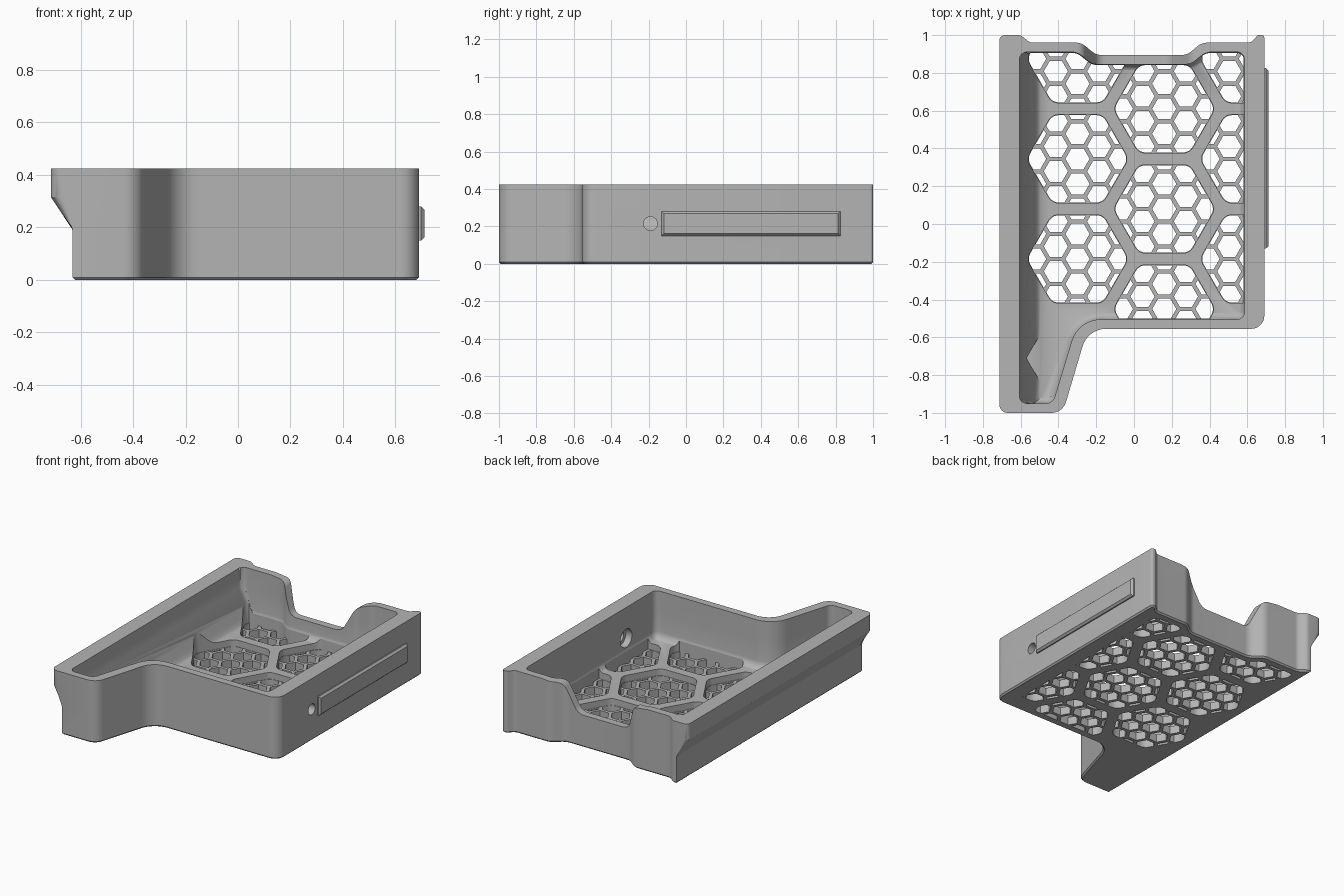
import bpy, bmesh, math
from mathutils import Vector, Matrix

old = bpy.data.objects.get("Cube")
if old:
    bpy.data.objects.remove(old, do_unlink=True)

HEIGHT, FLOOR, MESH_TOP = 0.425, 0.1, 0.055
PITCH = 0.53                      # spacing of the large hexagons

grey = bpy.data.materials.new("matte grey")
grey.use_nodes = True
grey.diffuse_color = (0.46, 0.46, 0.46, 1)
grey.node_tree.nodes["Principled BSDF"].inputs["Base Color"].default_value = grey.diffuse_color


def rounded(corners, steps=8):
    """Counter-clockwise corners (x, y, radius) to a filleted outline."""
    out = []
    for i, (x, y, r) in enumerate(corners):
        p = Vector((x, y))
        a = (Vector(corners[i - 1][:2]) - p).normalized()
        b = (Vector(corners[(i + 1) % len(corners)][:2]) - p).normalized()
        half = a.angle(b) / 2
        centre = p + (a + b).normalized() * (r / math.sin(half))
        start = p + a * (r / math.tan(half)) - centre
        end = p + b * (r / math.tan(half)) - centre
        sweep = start.angle_signed(end)
        for k in range(steps + 1):
            out.append(centre + Matrix.Rotation(-sweep * k / steps, 2) @ start)
    return out


def inset(loop, d):
    out = []
    for i, p in enumerate(loop):
        t = (loop[(i + 1) % len(loop)] - loop[i - 1]).normalized()
        out.append(p + Vector((-t.y, t.x)) * d)
    return out


def add_loft(bm, rings):
    rows = [[bm.verts.new(v) for v in ring] for ring in rings]
    bm.faces.new(rows[0][::-1])
    bm.faces.new(rows[-1])
    n = len(rows[0])
    for lo, hi in zip(rows, rows[1:]):
        for i in range(n):
            j = (i + 1) % n
            bm.faces.new((lo[i], lo[j], hi[j], hi[i]))


def finish(bm, name):
    bmesh.ops.recalc_face_normals(bm, faces=bm.faces)
    me = bpy.data.meshes.new(name)
    bm.to_mesh(me)
    bm.free()
    me.materials.append(grey)
    ob = bpy.data.objects.new(name, me)
    bpy.context.collection.objects.link(ob)
    return ob


def prisms(name, loops, z0, z1):
    bm = bmesh.new()
    for loop in loops:
        add_loft(bm, [[(p[0], p[1], z) for p in loop] for z in (z0, z1)])
    return finish(bm, name)


def shell(name, loop, levels):
    """Stack of outlines; each level is (z, inset, leftmost x)."""
    bm = bmesh.new()
    add_loft(bm, [[(max(p.x, left), p.y, z) for p in inset(loop, d)]
                  for z, d, left in levels])
    return finish(bm, name)


def combine(target, tool, operation="DIFFERENCE", keep=False):
    mod = target.modifiers.new("cut", "BOOLEAN")
    mod.operation, mod.solver, mod.object = operation, "EXACT", tool
    bpy.context.view_layer.objects.active = target
    bpy.ops.object.modifier_apply(modifier=mod.name)
    if not keep:
        bpy.data.objects.remove(tool, do_unlink=True)


def hexagon(cx, cy, apothem, radius=0):
    R = apothem / math.cos(math.pi / 6)
    pts = [(cx + R * math.cos(k * math.pi / 3), cy + R * math.sin(k * math.pi / 3), radius)
           for k in range(6)]
    return rounded(pts, 5) if radius else pts


# Outer body with the overhanging left rim
outer = rounded([
    (-0.713, -1, .045), (-0.377, -1, .08), (-0.245, -0.555, .13), (0.69, -0.555, .07),
    (0.69, 1, .015), (0.655, 1, .015), (0.62, 0.96, .04), (0.36, 0.96, .08),
    (0.28, 0.895, .08), (-0.2, 0.895, .08), (-0.28, 0.96, .08), (-0.55, 0.96, .05),
    (-0.6, 1, .04), (-0.713, 1, .03)])
tray = shell("tray", outer, [(0, .01, -.62), (.01, 0, -.63), (.19, 0, -.63),
                             (.315, 0, -.8), (HEIGHT, 0, -.8)])
# Pull the overhang's lower edge to a straight slope
for v in tray.data.vertices:
    if v.co.z > .2:
        v.co.x = max(v.co.x, -.713)

# Cavity with a sloping left wall and a fillet round the floor
inner = rounded([
    (-0.607, -0.95, .04), (-0.43, -0.95, .05), (-0.295, -0.505, .16), (0.585, -0.505, .04),
    (0.585, 0.91, .04), (0.38, 0.91, .08), (0.3, 0.845, .08), (-0.22, 0.845, .08),
    (-0.3, 0.91, .08), (-0.607, 0.91, .04)])
cavity = shell("cavity", inner, [(FLOOR, .03, -.495), (FLOOR + .008, .016, -.51),
                                 (FLOOR + .03, .003, -.525), (FLOOR + .05, 0, -.535),
                                 (.29, 0, -.605), (.5, 0, -.8)])
combine(tray, cavity)

# Dip in the recessed part of the rear wall
dip = rounded([(-0.19, .22, .06), (0.19, .22, .08), (0.3, .41, .08), (0.45, .43, .01),
               (0.45, .6, .01), (-0.42, .6, .01), (-0.42, .43, .01), (-0.27, .41, .05)])
bm = bmesh.new()
add_loft(bm, [[(p.x, y, p.y) for p in dip] for y in (.8, 1.1)])
combine(tray, finish(bm, "rear_dip"))

# Large hexagonal pockets, kept inside the walls
dx = PITCH * math.cos(math.pi / 6)
centres = [(0.16 + c * dx, 0.61 + (0 if c == 0 else PITCH / 2) - r * PITCH)
           for c in (-1, 0, 1) for r in range(3)]
limit = prisms("limit", [inset(inner, .004)], -.3, .6)
pockets = prisms("pockets", [hexagon(x, y, .234, .06) for x, y in centres], MESH_TOP, .36)
combine(pockets, limit, "INTERSECT", keep=True)
combine(tray, pockets)

# Pocket that cuts only the sloping wall of the front leg
nook = rounded([(-.569, -.71, .02), (-.44, -.933, .005), (-.44, -.487, .005)], 4)
combine(tray, prisms("nook", [nook], FLOOR + .001, .36))

# Fine honeycomb openings inside the pockets
small = PITCH / 4
cells = []
for i in range(-10, 10):
    for j in range(-12, 12):
        cells.append(hexagon(0.16 + i * dx / 4, 0.61 - PITCH + (j + (i % 2) / 2) * small,
                             small / 2 - .011))
honeycomb = prisms("honeycomb", cells, -.1, MESH_TOP + .02)
cores = prisms("cores", [hexagon(x, y, .231, .058) for x, y in centres], -.2, .4)
combine(cores, limit, "INTERSECT")
combine(honeycomb, cores, "INTERSECT")
combine(tray, honeycomb)

# Screw hole through the left wall, wider on the inside
for radius, x0, x1 in ((.037, .5, .8), (.062, .5, .63)):
    bm = bmesh.new()
    ring = [(radius * math.cos(k * math.pi / 12) - .19, radius * math.sin(k * math.pi / 12) + .215)
            for k in range(24)]
    add_loft(bm, [[(x, p[0], p[1]) for p in ring] for x in (x0, x1)])
    combine(tray, finish(bm, "screw_hole"))

# Raised rail with chamfered edges on the left wall
bm = bmesh.new()
add_loft(bm, [[(x, y, z) for y, z in ((-.13 + d, .15 + d), (.825 - d, .15 + d),
                                      (.825 - d, .28 - d), (-.13 + d, .28 - d))]
              for x, d in ((.68, 0), (.698, 0), (.711, .012))])
finish(bm, "side_rail")

# Smooth the fillets, keep the edges crisp
bpy.ops.object.select_all(action="DESELECT")
tray.select_set(True)
bpy.context.view_layer.objects.active = tray
bpy.ops.object.shade_smooth_by_angle(angle=math.radians(30))
